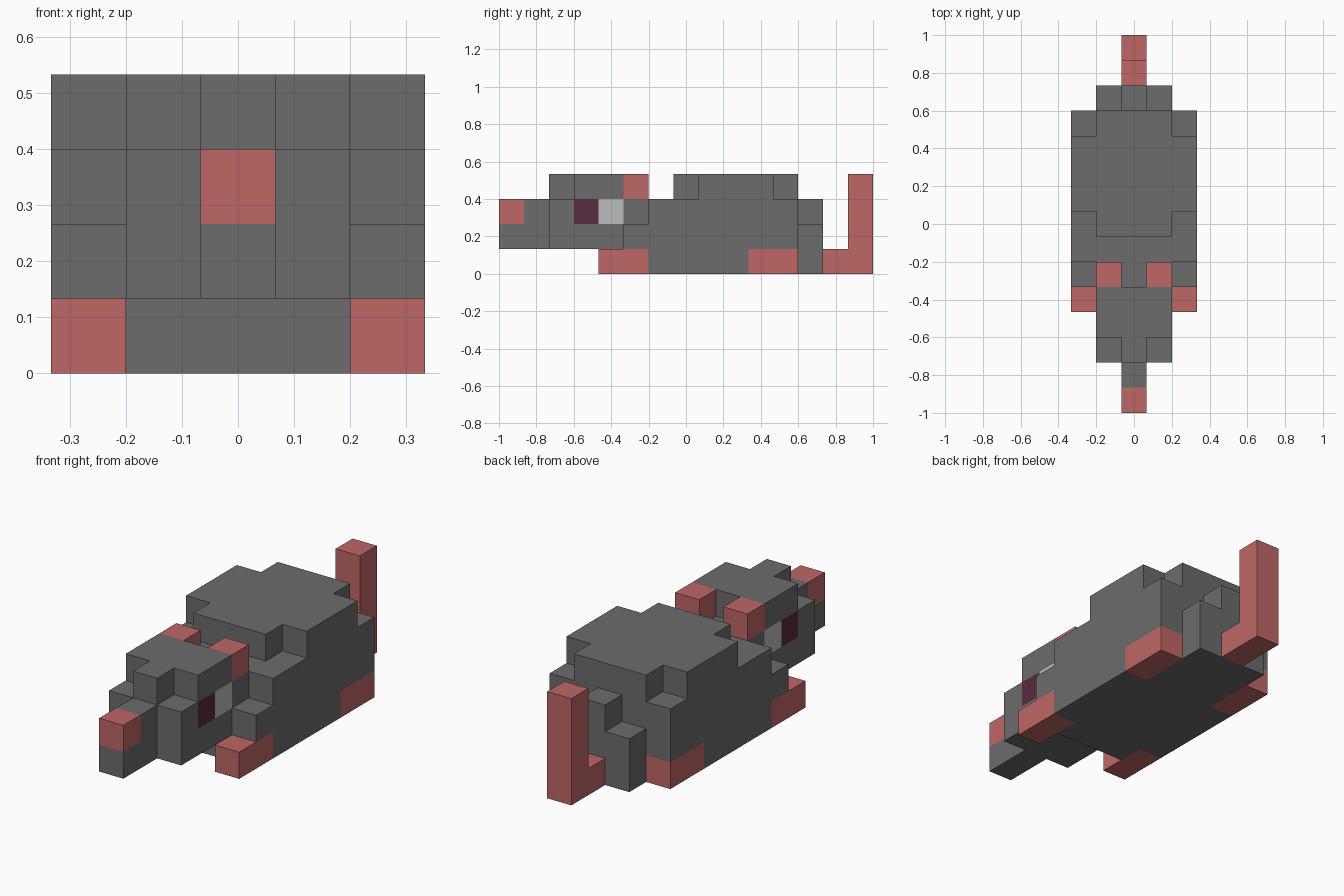
import bpy, bmesh
from mathutils import Vector

cube = bpy.data.objects.get("Cube")
if cube:
    bpy.data.objects.remove(cube, do_unlink=True)

U = 2 / 15  # size of one block


def material(name, r, g, b):
    m = bpy.data.materials.new(name)
    m.use_nodes = True
    m.diffuse_color = (r, g, b, 1)
    bsdf = m.node_tree.nodes["Principled BSDF"]
    bsdf.inputs["Base Color"].default_value = (r, g, b, 1)
    bsdf.inputs["Roughness"].default_value = 0.9
    return m


GREY = material("grey fur", 0.15, 0.15, 0.15)
PINK = material("pink skin", 0.515, 0.136, 0.13)
WHITE = material("eye white", 0.503, 0.503, 0.503)
PLUM = material("dark plum", 0.098, 0.025, 0.051)

# Each box is (x range, y range, z range) in blocks, both ends included.
# x is counted from the middle, y from the nose, z from the ground.
# Later parts replace the blocks of earlier ones.
PARTS = [
    ("body", GREY, [
        ((-2, 2), (5, 11), (0, 1)),      # belly and shoulders
        ((-1, 1), (5, 5), (2, 2)),       # neck
        ((-2, 2), (6, 11), (2, 2)),      # flanks
        ((-1, 1), (7, 11), (3, 3)),      # back
        ((-2, 2), (8, 10), (3, 3)),
        ((-1, 1), (12, 12), (0, 1)),     # rump
        ((0, 0), (12, 12), (2, 2)),
    ]),
    ("head", GREY, [
        ((0, 0), (0, 1), (1, 2)),        # snout
        ((-1, 1), (2, 4), (1, 2)),       # cheeks
        ((0, 0), (2, 2), (3, 3)),        # brow
        ((-1, 1), (3, 4), (3, 3)),       # crown
    ]),
    ("nose", PINK, [((0, 0), (0, 0), (2, 2))]),
    ("tail", PINK, [((0, 0), (13, 14), (0, 0)), ((0, 0), (14, 14), (1, 3))]),
]

# Paired parts, given for the left (+x) side and mirrored
for part, mat, x, ys, z in [
    ("ear", PINK, 1, (5, 5), 3),
    ("pupil", PLUM, 1, (3, 3), 2),
    ("eye_white", WHITE, 1, (4, 4), 2),
    ("front_foot", PINK, 2, (4, 5), 0),
    ("hind_foot", PINK, 2, (10, 11), 0),
]:
    for side, s in (("left", 1), ("right", -1)):
        PARTS.append((f"{side}_{part}", mat, [((s * x, s * x), ys, (z, z))]))

# Assign every block to its part
owner = {}
for name, mat, boxes in PARTS:
    for (x0, x1), (y0, y1), (z0, z1) in boxes:
        for x in range(x0, x1 + 1):
            for y in range(y0, y1 + 1):
                for z in range(z0, z1 + 1):
                    owner[x, y, z] = name


def build(name, mat):
    """Make the exposed skin of a part and merge its coplanar faces."""
    bm = bmesh.new()
    for cell in [c for c, n in owner.items() if n == name]:
        centre = Vector((cell[0], cell[1] - 7, cell[2] + 0.5))
        for axis in range(3):
            for sign in (-1, 1):
                n = Vector((0, 0, 0))
                n[axis] = sign
                if tuple(int(c + d) for c, d in zip(cell, n)) in owner:
                    continue
                u, v = Vector((0, 0, 0)), Vector((0, 0, 0))
                u[(axis + 1) % 3] = 0.5
                v[(axis + 2) % 3] = 0.5 * sign
                mid = centre + n * 0.5
                ring = (mid - u - v, mid + u - v, mid + u + v, mid - u + v)
                bm.faces.new([bm.verts.new(p * U) for p in ring])
    bmesh.ops.remove_doubles(bm, verts=bm.verts, dist=0.001)
    bmesh.ops.dissolve_limit(bm, angle_limit=0.01, verts=bm.verts, edges=bm.edges)
    mesh = bpy.data.meshes.new(name)
    bm.to_mesh(mesh)
    bm.free()
    mesh.materials.append(mat)
    bpy.context.collection.objects.link(bpy.data.objects.new(name, mesh))


for name, mat, boxes in PARTS:
    build(name, mat)
